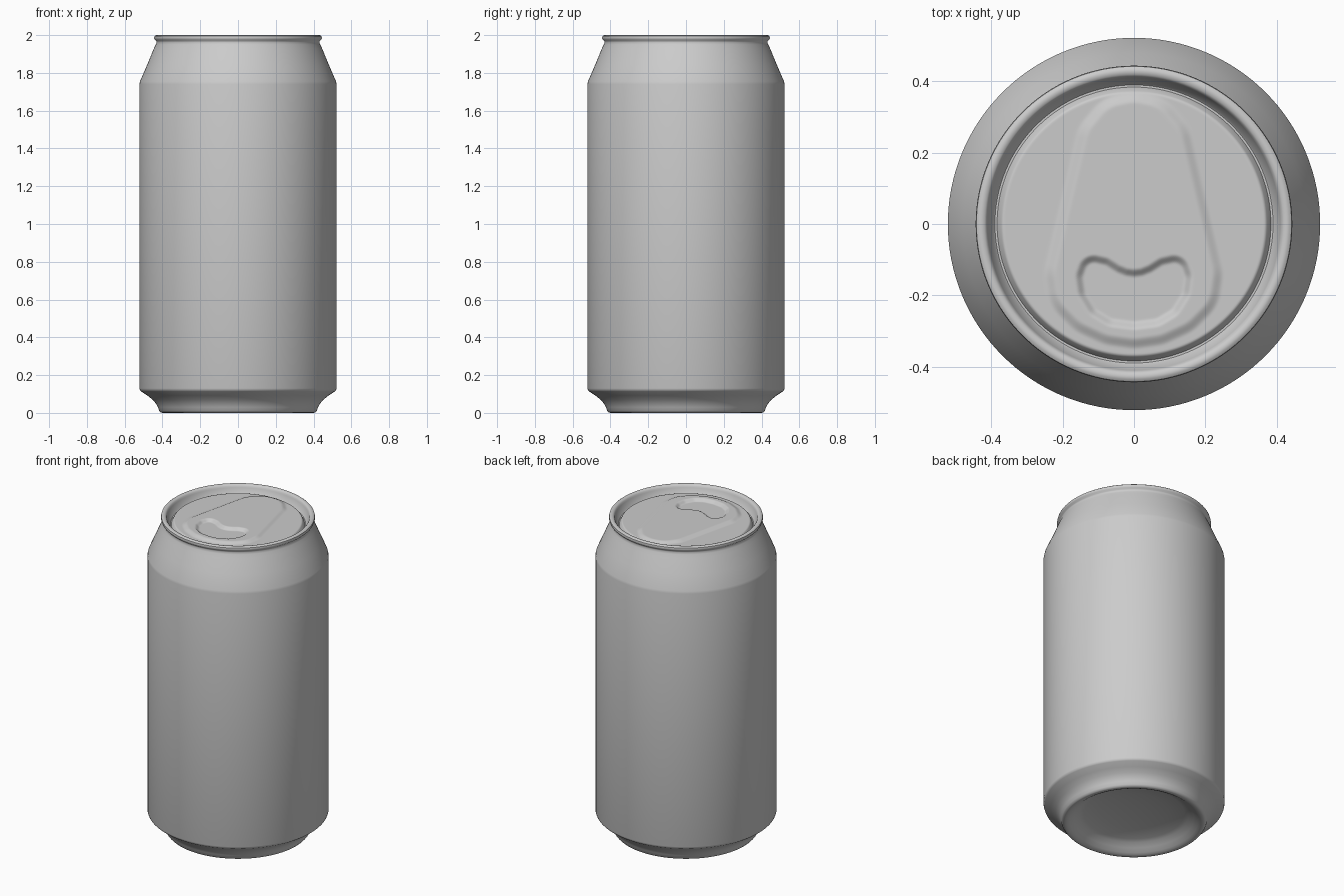
import bpy, math
from mathutils import Vector

if "Cube" in bpy.data.objects:
    bpy.data.objects.remove(bpy.data.objects["Cube"])


def finish(name, verts, faces, angle):
    mesh = bpy.data.meshes.new(name)
    mesh.from_pydata(verts, [], faces)
    mesh.update()
    obj = bpy.data.objects.new(name, mesh)
    bpy.context.collection.objects.link(obj)
    bpy.ops.object.select_all(action='DESELECT')
    obj.select_set(True)
    bpy.context.view_layer.objects.active = obj
    bpy.ops.object.shade_smooth_by_angle(angle=math.radians(angle))
    return obj


def lathe(name, profile, n, height=None, angle=35):
    """Revolve (radius, z) points; radius 0 closes in a pole. height(x, y) adds relief."""
    verts, rings, faces = [], [], []
    for r, z in profile:
        count = 1 if r == 0 else n
        rings.append([len(verts) + i % count for i in range(n)])
        for i in range(count):
            a = 2 * math.pi * i / n
            x, y = r * math.cos(a), r * math.sin(a)
            verts.append((x, y, z + (height(x, y) if height else 0)))
    for lo, hi in zip(rings, rings[1:]):
        for i in range(n):
            j = (i + 1) % n
            faces.append(tuple(dict.fromkeys((lo[i], lo[j], hi[j], hi[i]))))
    return finish(name, verts, faces, angle)


def mirrored(half):
    pts = half + [(-x, y) for x, y in reversed(half) if x > 0]
    return [Vector(p) for p in pts]


def distance(p, poly):
    """Signed distance from a point to a polygon, negative inside."""
    best, inside = 1e9, False
    for a, b in zip(poly, poly[1:] + poly[:1]):
        e, w = b - a, p - a
        t = max(0, min(1, w.dot(e) / e.dot(e)))
        best = min(best, (w - e * t).length)
        if (a.y > p.y) != (b.y > p.y) and p.x < a.x + e.x * (p.y - a.y) / e.y:
            inside = not inside
    return -best if inside else best


def step(d, width):
    """1 inside the outline, easing to 0 across the given width."""
    t = max(0, min(1, 0.5 - d / width))
    return t * t * (3 - 2 * t)


# Can wall: domed base, foot, straight side, shoulder, rolled rim, groove
lathe("can_body", [
    (0, 0.085), (0.10, 0.082), (0.20, 0.073), (0.29, 0.057), (0.315, 0.048),
    (0.345, 0.028), (0.37, 0.010), (0.385, 0.003), (0.40, 0), (0.41, 0.003),
    (0.418, 0.012), (0.424, 0.03), (0.435, 0.05), (0.452, 0.07), (0.48, 0.092),
    (0.513, 0.114), (0.519, 0.12), (0.522, 0.13), (0.522, 1.74), (0.519, 1.755),
    (0.48, 1.845), (0.445, 1.93), (0.435, 1.95), (0.431, 1.962), (0.433, 1.969),
    (0.441, 1.976), (0.444, 1.985), (0.442, 1.994), (0.435, 1.999), (0.428, 2.0),
    (0.419, 1.998), (0.413, 1.992), (0.410, 1.982), (0.395, 1.945),
    (0.390, 1.940), (0.384, 1.940)], 128)

# Lid panel: raised teardrop with a sunken bean-shaped mouth
teardrop = mirrored([(0, 0.255), (0.025, 0.25), (0.05, 0.22), (0.135, -0.14),
                     (0.13, -0.175), (0.10, -0.205), (0.05, -0.228), (0, -0.235)])
mouth = mirrored([(0, -0.173), (0.03, -0.169), (0.06, -0.157), (0.09, -0.138),
                  (0.112, -0.133), (0.118, -0.15), (0.113, -0.185),
                  (0.09, -0.222), (0.055, -0.243), (0, -0.25)])


def relief(x, y):
    p = Vector((x, y))
    raised = step(distance(p, teardrop) - 0.10, 0.035)
    sunk = step(distance(p, mouth) - 0.035, 0.026)
    return 0.012 * raised - 0.016 * sunk


rings = 84
panel = [(0.384, 1.940), (0.373, 1.961), (0.369, 1.965)]
panel += [(0.365 * (1 - i / rings), 1.966) for i in range(rings + 1)]
lathe("lid_panel", panel, 256, relief, 60)
